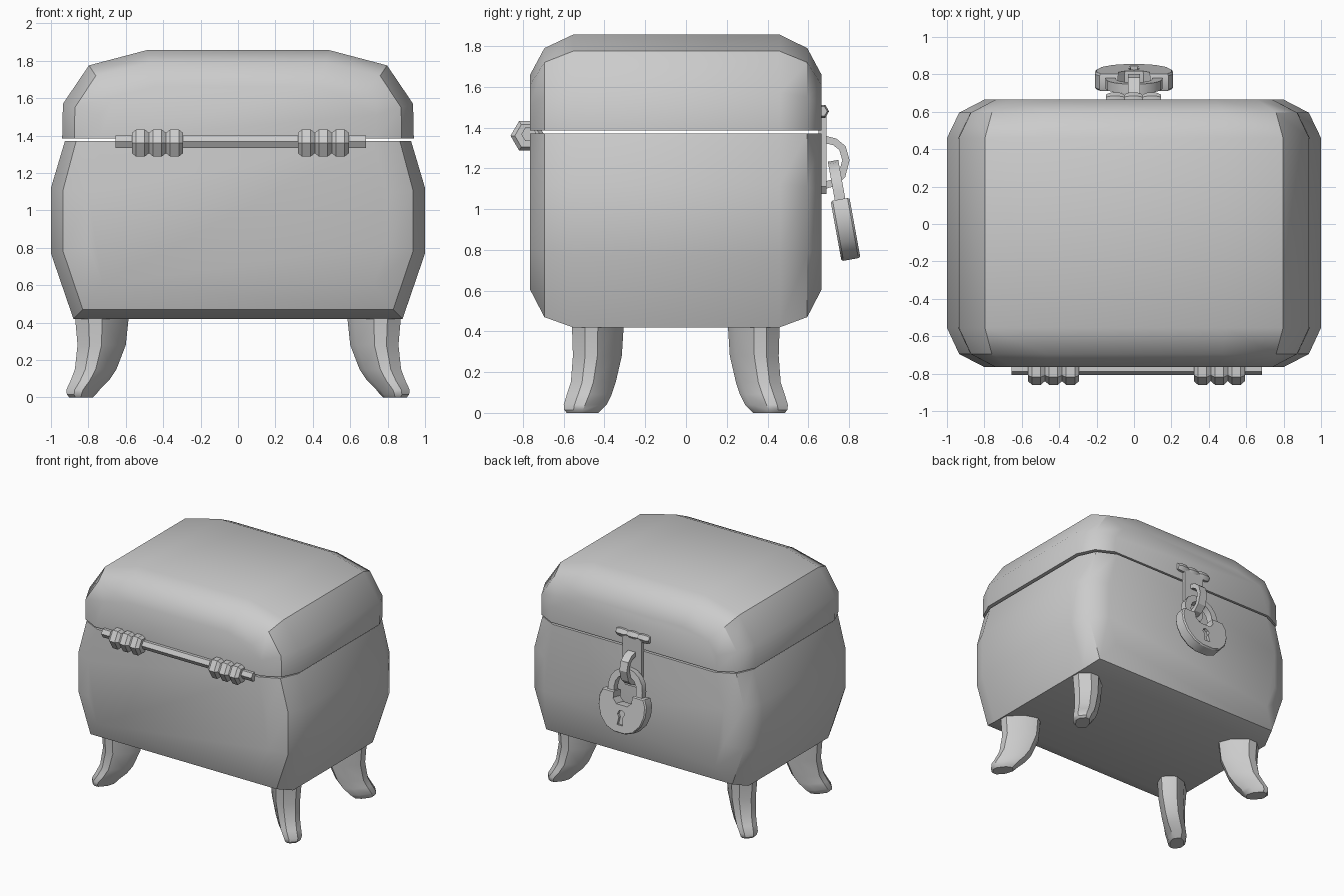
import bpy, bmesh, math
from mathutils import Matrix, Vector

if "Cube" in bpy.data.objects:
    bpy.data.objects.remove(bpy.data.objects["Cube"])

grey = bpy.data.materials.new("plain_grey")
grey.diffuse_color = (0.6, 0.6, 0.6, 1)
grey.use_nodes = True
grey.node_tree.nodes["Principled BSDF"].inputs["Base Color"].default_value = grey.diffuse_color


def finish(name, bm, angle=37):
    bmesh.ops.remove_doubles(bm, verts=bm.verts, dist=1e-5)
    bmesh.ops.recalc_face_normals(bm, faces=bm.faces)
    me = bpy.data.meshes.new(name)
    bm.to_mesh(me)
    bm.free()
    me.materials.append(grey)
    ob = bpy.data.objects.new(name, me)
    bpy.context.collection.objects.link(ob)
    bpy.ops.object.select_all(action='DESELECT')
    ob.select_set(True)
    bpy.context.view_layer.objects.active = ob
    if angle:
        bpy.ops.object.shade_smooth_by_angle(angle=math.radians(angle))
    return ob


def loft(bm, rings, closed=False):
    """Skin a list of equal-length point rings; cap the ends unless closed."""
    vs = [[bm.verts.new(p) for p in r] for r in rings]
    n = len(vs[0])
    pairs = list(zip(vs, vs[1:])) + ([(vs[-1], vs[0])] if closed else [])
    for a, b in pairs:
        for i in range(n):
            j = (i + 1) % n
            bm.faces.new((a[i], a[j], b[j], b[i]))
    if not closed:
        bm.faces.new(vs[0])
        bm.faces.new(vs[-1])


def box_shell(name, r1, r2, r3):
    """Half profiles (full, inset, more inset) lofted front to back."""
    bm = bmesh.new()
    stations = [(-.765, r3), (-.695, r2), (-.555, r1), (.46, r1), (.595, r2), (.665, r3)]
    loft(bm, [[(x, y, z) for x, z in r] + [(-x, y, z) for x, z in reversed(r)]
              for y, r in stations])
    return finish(name, bm)


# Chest body and lid
box_shell("chest_body",
          [(.88, .42), (1, .77), (1, 1.12), (.925, 1.372)],
          [(.83, .47), (.935, .78), (.935, 1.11), (.865, 1.372)],
          [(.725, .605), (.80, .81), (.80, 1.09), (.72, 1.372)])
box_shell("chest_lid",
          [(.94, 1.385), (.936, 1.57), (.797, 1.775), (.49, 1.856)],
          [(.875, 1.385), (.872, 1.55), (.76, 1.72), (.47, 1.79)],
          [(.74, 1.385), (.74, 1.51), (.66, 1.61), (.44, 1.66)])

# Curved legs: (z, inner x, outer x, inner y, outer y), y from the chest centre
LEG = [(.44, .583, .872, .255, .51), (.28, .60, .858, .265, .505),
       (.15, .65, .872, .295, .515), (.09, .69, .895, .315, .535),
       (.04, .74, .918, .34, .55), (.015, .76, .915, .365, .548), (0, .775, .902, .38, .535)]
SECTION = [(1, .5), (.5, 1), (0, 1), (-.75, .3), (-1, -.4),
           (-.75, -.75), (-.4, -1), (.3, -.75), (1, 0)]
for sx, side in ((1, "right"), (-1, "left")):
    for sy, end in ((1, "back"), (-1, "front")):
        bm = bmesh.new()
        loft(bm, [[(sx * ((xi + xo) / 2 + u * (xo - xi) / 2),
                    -.05 + sy * ((yi + yo) / 2 + v * (yo - yi) / 2), z)
                   for u, v in SECTION] for z, xi, xo, yi, yo in LEG])
        finish(f"{end}_{side}_leg", bm)


def hex_rod(bm, profile, y, z):
    """Six-sided rod along x from (x, radius) pairs."""
    loft(bm, [[(x, y + r * math.cos(k * math.pi / 3), z + r * math.sin(k * math.pi / 3))
               for k in range(6)] for x, r in profile])


def knuckle(bm, x0, x1, r, y, z):
    e = (x1 - x0) * .25
    hex_rod(bm, [(x0, r * .75), (x0 + e, r), (x1 - e, r), (x1, r * .75)], y, z)


# Hinge rod and its two groups of knuckles
bm = bmesh.new()
hex_rod(bm, [(-.655, .038), (.685, .038)], -.77, 1.367)
finish("hinge_rod", bm, 30)
for name, start in (("left_hinge_knuckles", -.567), ("right_hinge_knuckles", .32)):
    bm = bmesh.new()
    for i in range(3):
        knuckle(bm, start + i * .091, start + (i + 1) * .091, .084, -.777, 1.36)
    finish(name, bm, 30)

# Hasp: small hinge, hanging plate and staple
bm = bmesh.new()
for i in range(3):
    knuckle(bm, -.15 + i * .098, -.15 + (i + 1) * .098, .037, .665, 1.48)
finish("hasp_hinge", bm, 30)

bm = bmesh.new()
outline = [(-.085, 1.47), (.085, 1.47), (.085, 1.11), (.06, 1.075), (-.06, 1.075), (-.085, 1.11)]
loft(bm, [[(x, y, z) for x, z in outline] for y in (.65, .69)])
finish("hasp_plate", bm, 30)


def band(bm, path, half_t, half_w, to3d):
    """Rectangular section swept along a flat path of (a, b) points."""
    rings = []
    for i, p in enumerate(path):
        t = (Vector(path[min(i + 1, len(path) - 1)]) - Vector(path[max(i - 1, 0)])).normalized()
        n = Vector((-t.y, t.x)) * half_t
        rings.append([to3d(p[0] + s * n.x, p[1] + s * n.y, w * half_w)
                      for s, w in ((1, 1), (1, -1), (-1, -1), (-1, 1))])
    loft(bm, rings)


bm = bmesh.new()
band(bm, [(.67, 1.345), (.73, 1.33), (.768, 1.30), (.785, 1.24), (.765, 1.165), (.73, 1.13), (.67, 1.115)],
     .018, .033, lambda a, b, w: (w, a, b))
finish("hasp_staple", bm, 30)

# Padlock, modelled upright with its top at the origin, then tilted
TILT = Matrix.Translation((0, .722, 1.235)) @ Matrix.Rotation(math.radians(10.3), 4, 'X')

bm = bmesh.new()
arc = [(.125 * math.cos(a), -.15 + .125 * math.sin(a))
       for a in (math.pi * k / 8 for k in range(9))]
band(bm, [(.125, -.24)] + arc + [(-.125, -.24)], .027, .026, lambda a, b, w: (a, w, b))
bm.transform(TILT)
finish("padlock_shackle", bm, 30)

bm = bmesh.new()
half = [(.05, -.275), (.085, -.24), (.085, -.19), (.185, -.19), (.208, -.24),
        (.208, -.32), (.18, -.40), (.12, -.465), (.05, -.49)]
full = half + [(-x, z) for x, z in reversed(half)]
loft(bm, [[(x * s, y, -.33 + (z + .33) * s) for x, z in full]
          for y, s in ((-.047, .96), (-.037, 1), (.037, 1), (.047, .96))])
bm.transform(TILT)
lock = finish("padlock_body", bm, 30)

# Keyhole recess
bm = bmesh.new()
hole = [(.03 * math.sin(a), -.345 + .03 * math.cos(a))
        for a in (math.radians(d) for d in range(-150, 151, 50))]
hole += [(.024, -.43), (-.024, -.43)]
loft(bm, [[(x, y, z) for x, z in hole] for y in (.025, .08)])
bm.transform(TILT)
cutter = finish("keyhole_cutter", bm, 0)
cutter.hide_render = True
cutter.display_type = 'WIRE'
mod = lock.modifiers.new("keyhole", 'BOOLEAN')
mod.operation = 'DIFFERENCE'
mod.solver = 'EXACT'
mod.object = cutter
bpy.context.view_layer.objects.active = lock
bpy.ops.object.modifier_apply(modifier=mod.name)
bpy.data.objects.remove(cutter)
